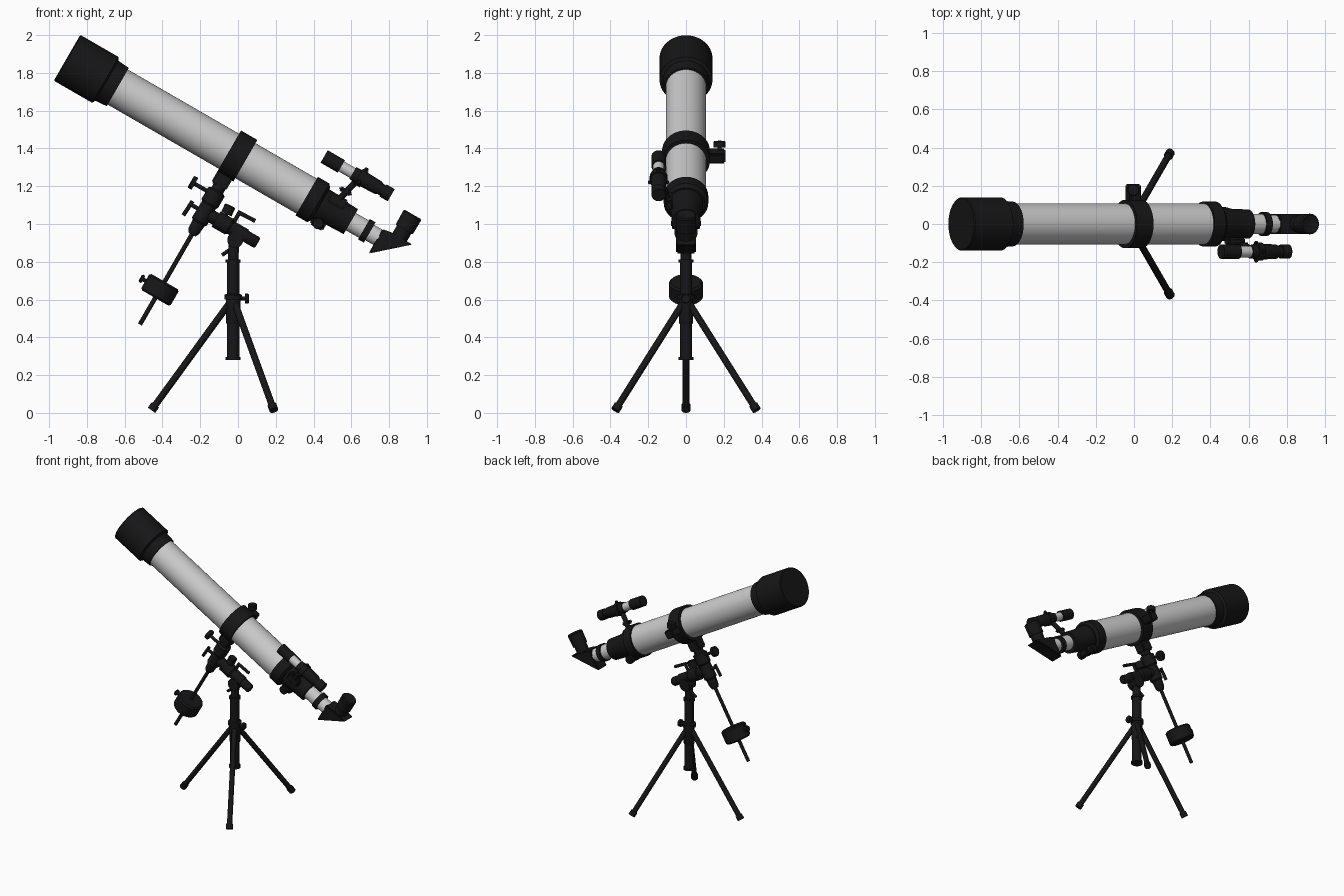
import bpy, bmesh, math
from mathutils import Matrix, Vector

if "Cube" in bpy.data.objects:
    bpy.data.objects.remove(bpy.data.objects["Cube"])

black = bpy.data.materials.new("black_finish")
black.use_nodes = True
black.diffuse_color = (0.008, 0.008, 0.009, 1)
black.node_tree.nodes["Principled BSDF"].inputs["Base Color"].default_value = black.diffuse_color

# Tilted frame: x runs down the tube, y stays sideways, z points out of the tube's top
TILT = Matrix.Translation((-0.905, 0, 1.88)) @ Matrix.Rotation(math.radians(30), 4, "Y")
WORLD = Matrix.Identity(4)


def finish(name, bm, frame, mat):
    bmesh.ops.recalc_face_normals(bm, faces=bm.faces)
    mesh = bpy.data.meshes.new(name)
    bm.to_mesh(mesh)
    bm.free()
    obj = bpy.data.objects.new(name, mesh)
    bpy.context.collection.objects.link(obj)
    obj.matrix_world = frame
    if mat:
        mesh.materials.append(mat)
    bpy.ops.object.select_all(action="DESELECT")
    obj.select_set(True)
    bpy.context.view_layer.objects.active = obj
    bpy.ops.object.shade_smooth_by_angle(angle=math.radians(35))
    return obj


def lathe(name, origin, axis, profile, frame=TILT, mat=black, sides=32):
    """Closed turned part; profile holds (distance along axis, radius)."""
    bm = bmesh.new()
    turn = Vector(axis).to_track_quat("Z", "Y")
    rings = []
    for t, r in profile:
        ring = []
        for i in range(sides):
            a = math.tau * i / sides
            p = Vector((r * math.cos(a), r * math.sin(a), t))
            ring.append(bm.verts.new(Vector(origin) + turn @ p))
        rings.append(ring)
    for a, b in zip(rings, rings[1:]):
        for i in range(sides):
            j = (i + 1) % sides
            bm.faces.new((a[i], a[j], b[j], b[i]))
    bm.faces.new(rings[0])
    bm.faces.new(rings[-1])
    return finish(name, bm, frame, mat)


def rod(name, start, end, radius, frame=TILT, mat=black, sides=24):
    axis = Vector(end) - Vector(start)
    return lathe(name, start, axis, [(0, radius), (axis.length, radius)], frame, mat, sides)


def box(name, centre, size, frame=TILT, bevel=0.008):
    bm = bmesh.new()
    bmesh.ops.create_cube(bm, size=1)
    bmesh.ops.scale(bm, vec=size, verts=bm.verts)
    bmesh.ops.translate(bm, vec=centre, verts=bm.verts)
    bmesh.ops.bevel(bm, geom=bm.edges[:], offset=bevel, segments=2, affect="EDGES")
    return finish(name, bm, frame, black)


def knob(name, base, tip, radius, thickness, frame=TILT):
    """Thin stem with a wide grip at its tip."""
    axis = Vector(tip) - Vector(base)
    n = axis.length
    lathe(name, base, axis, [(0, 0.011), (n - thickness, 0.011), (n - thickness, radius),
                             (n - 0.005, radius), (n, radius - 0.005)], frame, black, 20)


X, Y, Z = (1, 0, 0), (0, 1, 0), (0, 0, 1)
O = (0, 0, 0)

# Main optical tube
lathe("dew_cap", O, X, [(0, 0.135), (0.005, 0.14), (0.234, 0.14), (0.244, 0.122),
                        (0.31, 0.117), (0.31, 0.1)], sides=64)
lathe("main_tube", O, X, [(0.3, 0.107), (1.48, 0.107)], mat=None, sides=64)
lathe("tube_ring", O, X, [(0.99, 0.1), (0.99, 0.127), (1.09, 0.127), (1.09, 0.1)], sides=64)
lathe("tube_end_collar", O, X, [(1.465, 0.1), (1.465, 0.118), (1.535, 0.118), (1.55, 0.1)], sides=64)

# Ring clamp on the far side
box("ring_clamp", (1.04, 0.16, 0), (0.07, 0.1, 0.06))
knob("ring_clamp_knob", (1.04, 0.178, 0), (1.0, 0.178, 0.07), 0.032, 0.035)

# Focuser and draw tube
lathe("focuser_body", O, X, [(1.54, 0.092), (1.6, 0.088), (1.63, 0.08), (1.735, 0.076), (1.735, 0.05)], sides=48)
box("focuser_gearbox", (1.59, 0, -0.09), (0.08, 0.07, 0.06))
rod("focuser_axle", (1.59, -0.08, -0.095), (1.59, 0.08, -0.095), 0.012)
for side, word in ((1, "left"), (-1, "right")):
    lathe(f"focus_knob_{word}", (1.59, side * 0.035, -0.095), (0, side, 0),
          [(0, 0.026), (0.005, 0.03), (0.035, 0.03), (0.04, 0.026)])
rod("draw_tube", (1.72, 0, 0), (1.83, 0, 0), 0.053, mat=None, sides=40)
lathe("draw_tube_band", O, X, [(1.815, 0.05), (1.815, 0.062), (1.85, 0.062), (1.85, 0.04)], sides=40)
rod("diagonal_barrel", (1.84, 0, 0), (1.905, 0, 0), 0.047, mat=None, sides=40)

# Star diagonal: right-angled prism
bm = bmesh.new()
wedge = [(1.9, -0.1), (1.9, 0.05), (1.95, 0.058), (2.078, 0.058)]
base = bm.faces.new([bm.verts.new((s, -0.052, h)) for s, h in wedge])
out = bmesh.ops.extrude_face_region(bm, geom=[base])
bmesh.ops.translate(bm, vec=(0, 0.104, 0), verts=[v for v in out["geom"] if isinstance(v, bmesh.types.BMVert)])
bmesh.ops.bevel(bm, geom=bm.edges[:], offset=0.006, segments=2, affect="EDGES")
finish("star_diagonal", bm, TILT, black)
lathe("eyepiece", (2.0, 0, 0), Z, [(0.05, 0.044), (0.105, 0.044), (0.105, 0.052),
                                   (0.19, 0.054), (0.197, 0.048), (0.19, 0.025)], sides=40)

# Finder scope
F = (0, -0.145, 0.228)
lathe("finder_hood", F, X, [(1.44, 0.038), (1.545, 0.038), (1.545, 0.025)])
lathe("finder_tube", F, X, [(1.54, 0.03), (1.63, 0.03)], mat=None)
lathe("finder_body", F, X, [(1.615, 0.028), (1.615, 0.036), (1.65, 0.038), (1.65, 0.047), (1.685, 0.047),
                            (1.685, 0.041), (1.77, 0.038), (1.785, 0.031), (1.8, 0.031),
                            (1.8, 0.037), (1.85, 0.037)])
for k in range(3):
    a = math.radians(90 + 120 * k)
    out_dir = Vector((0, math.cos(a), math.sin(a)))
    centre = Vector((1.668, F[1], F[2]))
    knob(f"finder_screw_{k + 1}", centre + out_dir * 0.04, centre + out_dir * 0.062, 0.011, 0.012)
rod("finder_stalk", (1.65, -0.135, 0.19), (1.62, -0.09, 0.06), 0.017)
box("finder_foot", (1.62, -0.09, 0.06), (0.1, 0.04, 0.06))
box("finder_clamp", (1.63, -0.115, 0.125), (0.075, 0.035, 0.025))

# Declination axis with counterweight
D = (1.04, 0, 0)
DOWN = (0, 0, -1)
box("tube_saddle", (1.035, 0, -0.15), (0.09, 0.08, 0.08))
lathe("declination_housing", D, DOWN, [(0.16, 0.035), (0.21, 0.035), (0.22, 0.05), (0.29, 0.05), (0.3, 0.042),
                                       (0.4, 0.045), (0.41, 0.036), (0.46, 0.032), (0.48, 0.022)])
rod("counterweight_shaft", (1.04, 0, -0.47), (1.04, 0, -1.03), 0.012)
lathe("counterweight", D, DOWN, [(0.768, 0.08), (0.778, 0.09), (0.858, 0.09), (0.868, 0.08)], sides=48)
knob("counterweight_screw", (0.97, 0, -0.815), (0.918, 0, -0.815), 0.022, 0.018)
knob("slow_motion_knob", (1.0, 0, -0.24), (0.895, 0, -0.24), 0.036, 0.025)
rod("declination_lever_stem", (1.01, 0, -0.345), (0.955, 0, -0.345), 0.011)
rod("declination_lever", (0.955, 0, -0.325), (0.95, 0, -0.415), 0.011)

# Polar axis
lathe("polar_housing", (0, 0, -0.345), X, [(1.06, 0.035), (1.11, 0.035), (1.11, 0.047), (1.19, 0.047),
                                           (1.2, 0.038), (1.29, 0.038), (1.29, 0.032),
                                           (1.355, 0.032), (1.365, 0.025)])
knob("polar_knob", (1.145, 0, -0.31), (1.14, 0, -0.245), 0.03, 0.05)
rod("polar_lever_stem", (1.2, 0, -0.31), (1.2, 0, -0.25), 0.011)
rod("polar_lever", (1.19, 0, -0.255), (1.295, 0, -0.25), 0.011)

# Mount head and pillar
P = (-0.026, 0, 0)
rod("mount_neck", (-0.026, 0, 0.8), (-0.022, 0, 0.9), 0.028, WORLD)
rod("latitude_hinge", (-0.015, -0.04, 0.915), (-0.015, 0.04, 0.915), 0.042, WORLD)
rod("latitude_bolt", (-0.085, 0, 0.835), (-0.02, 0, 0.88), 0.01, WORLD)
lathe("pillar", P, Z, [(0.28, 0.03), (0.28, 0.04), (0.295, 0.04), (0.295, 0.033), (0.795, 0.033),
                       (0.795, 0.04), (0.812, 0.04), (0.812, 0.025)], WORLD)
lathe("leg_hub", P, Z, [(0.47, 0.034), (0.48, 0.038), (0.6, 0.038), (0.6, 0.046), (0.625, 0.046), (0.63, 0.035)], WORLD)
knob("height_lock_knob", (0, 0, 0.605), (0.058, 0, 0.605), 0.026, 0.02, WORLD)

# Tripod legs, spread evenly around the pillar
for k, word in enumerate(("back", "side", "front")):
    a = math.radians(60 + 120 * k)
    d = Vector((math.cos(a), math.sin(a), 0))
    top = Vector(P) + d * 0.02 + Vector((0, 0, 0.58))
    foot = Vector(P) + d * 0.432 + Vector((0, 0, 0.014))
    rod(f"{word}_leg", top, foot, 0.018, WORLD)
    rod(f"{word}_foot", foot.lerp(top, 0.05), foot, 0.024, WORLD)
